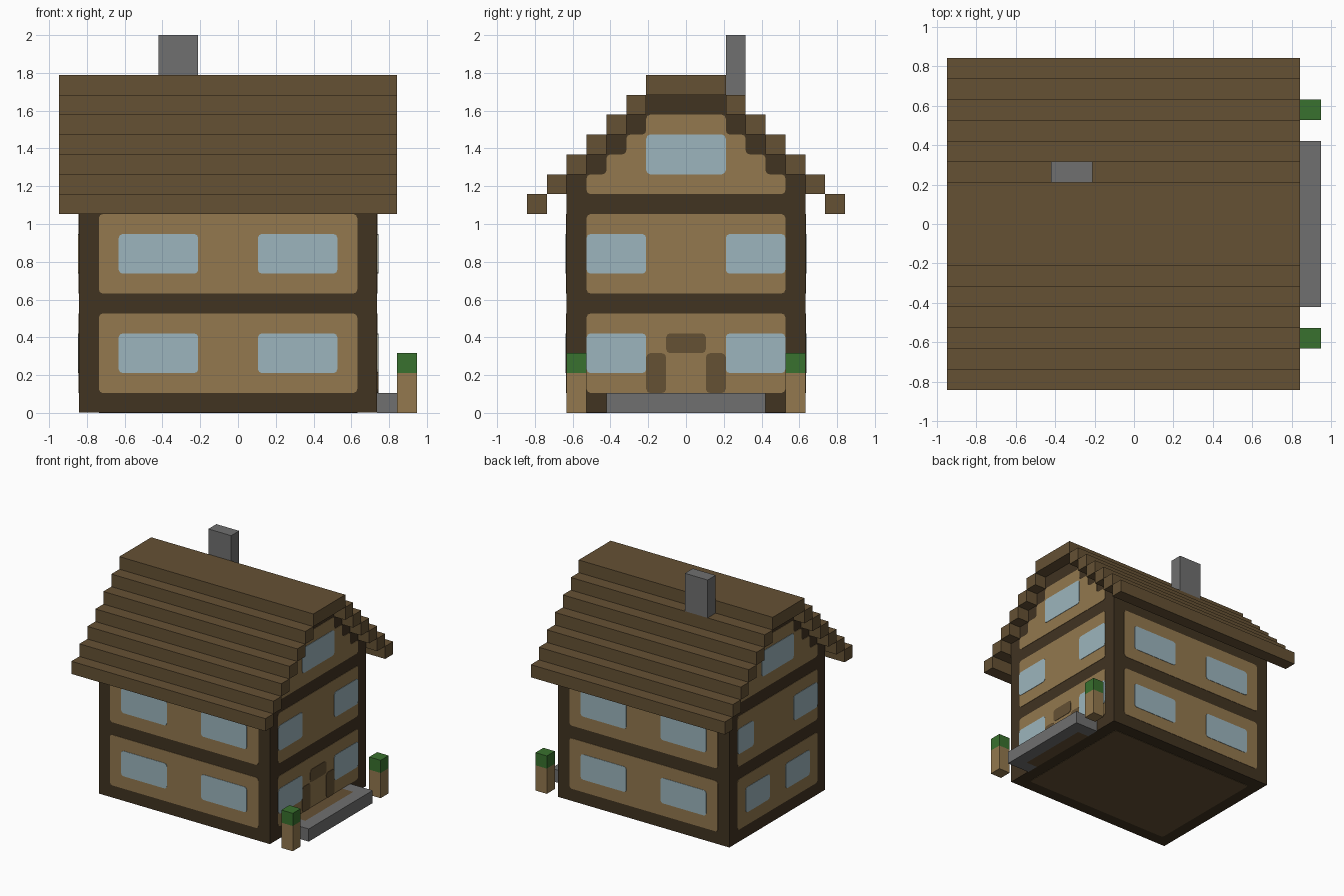
import bpy
import bmesh
from mathutils import Vector

if "Cube" in bpy.data.objects:
    bpy.data.objects.remove(bpy.data.objects["Cube"], do_unlink=True)

U = 2 / 19          # one building block
THIN = 0.003        # thickness of painted plates


def srgb(*rgb):
    return tuple(((c / 255 + 0.055) / 1.055) ** 2.4 for c in rgb) + (1.0,)


def material(name, color):
    m = bpy.data.materials.new(name)
    m.use_nodes = True
    m.diffuse_color = color
    bsdf = m.node_tree.nodes["Principled BSDF"]
    bsdf.inputs["Base Color"].default_value = color
    bsdf.inputs["Roughness"].default_value = 0.9
    return m


PLASTER = material("tan_plaster", srgb(147, 120, 78))
BEAM = material("dark_timber", srgb(65, 51, 33))
WOOD = material("brown_wood", srgb(101, 81, 52))
GLASS = material("pale_glass", srgb(156, 181, 189))
STONE = material("grey_stone", srgb(112, 112, 112))
LEAF = material("green_leaf", srgb(57, 113, 46))


def prism(name, mat, points, offset):
    """Extrude a flat outline by an offset."""
    bm = bmesh.new()
    face = bm.faces.new([bm.verts.new(p) for p in points])
    result = bmesh.ops.extrude_face_region(bm, geom=[face], use_keep_orig=True)
    moved = [g for g in result["geom"] if isinstance(g, bmesh.types.BMVert)]
    bmesh.ops.translate(bm, verts=moved, vec=offset)
    bmesh.ops.recalc_face_normals(bm, faces=bm.faces)
    mesh = bpy.data.meshes.new(name)
    bm.to_mesh(mesh)
    bm.free()
    mesh.materials.append(mat)
    obj = bpy.data.objects.new(name, mesh)
    bpy.context.collection.objects.link(obj)
    return obj


def rect(a0, a1, b0, b1):
    return [(a0, b0), (a1, b0), (a1, b1), (a0, b1)]


def box(name, mat, x, y, z):
    base = [Vector((a, b, z[0])) * U for a, b in rect(*x, *y)]
    return prism(name, mat, base, Vector((0, 0, z[1] - z[0])) * U)


def rounded(outline, r=0.2):
    """Round every corner of an outline a little."""
    pts = [Vector(p) for p in outline]
    out = []
    for i, p in enumerate(pts):
        a = (pts[i - 1] - p).normalized() * r
        b = (pts[(i + 1) % len(pts)] - p).normalized() * r
        out += [p + a, p + (a + b) * 0.3, p + b]
    return out


def plate(name, mat, outline, axis, side, at, layer=1):
    """Thin painted plate on the wall facing along axis and side."""
    points = []
    for a, b in rounded(outline):
        co = [a * U, b * U]
        co.insert(axis, at * U)
        points.append(Vector(co))
    offset = Vector((0, 0, 0))
    offset[axis] = side * THIN * layer
    return prism(name, mat, points, offset)


def stepped(half, bottom, top):
    """Gable outline that narrows one block per step."""
    right = [(half, bottom)]
    for i in range(top - bottom):
        w = half - i
        right.append((w, bottom + i + 1))
        if i < top - bottom - 1:
            right.append((w - 1, bottom + i + 1))
    return right + [(-a, b) for a, b in reversed(right)]


# Timber body with stepped gables
body_outline = stepped(6, 11, 16)
body_outline[0] = (6, THIN / U)
body_outline[-1] = (-6, THIN / U)
prism("timber_body", BEAM, [Vector((-8, a, b)) * U for a, b in body_outline],
      Vector((15 * U, 0, 0)))
plate("floor_underside", WOOD, rect(-7, 6, -5, 5), 2, -1, THIN / U)

# Front and back walls
for wall, side in (("front", -1), ("back", 1)):
    for storey, z in (("lower", 1), ("upper", 6)):
        plate(f"{wall}_{storey}_panel", PLASTER, rect(-7, 6, z, z + 4), 1, side, side * 6)
        for x in (-6, 1):
            plate(f"{wall}_{storey}_window", GLASS, rect(x, x + 4, z + 1, z + 3),
                  1, side, side * 6, 2)

# Gable end walls; the entrance end is the left one
END_WINDOWS = {
    ("left", "lower"): ((-5, -2), (2, 5)),
    ("left", "upper"): ((-5, -2), (2, 5)),
    ("right", "lower"): ((-4, -1), (1, 4)),
    ("right", "upper"): ((-5, -2), (3, 5)),
}
for wall, side, x in (("left", 1, 7), ("right", -1, -8)):
    for storey, z in (("lower", 1), ("upper", 6)):
        plate(f"{wall}_{storey}_panel", PLASTER, rect(-5, 5, z, z + 4), 0, side, x)
        for y0, y1 in END_WINDOWS[wall, storey]:
            plate(f"{wall}_{storey}_window", GLASS, rect(y0, y1, z + 1, z + 3),
                  0, side, x, 2)
    plate(f"{wall}_gable_panel", PLASTER, stepped(5, 11, 15), 0, side, x)
    plate(f"{wall}_gable_window", GLASS, rect(-2, 2, 12, 14), 0, side, x, 2)

# Door frame
plate("door_lintel", WOOD, rect(-1, 1, 3, 4), 0, 1, 7, 2)
for y in (-2, 1):
    plate("door_jamb", WOOD, rect(y, y + 1, 1, 3), 0, 1, 7, 2)

# Stepped roof
for i in range(6):
    for y in (7 - i, i - 8):
        box("roof_step", WOOD, (-9, 8), (y, y + 1), (10 + i, 11 + i))
box("roof_ridge", WOOD, (-9, 8), (-2, 2), (16, 17))

# Chimney
box("chimney", STONE, (-4, -2), (2, 3), (16, 19))

# Porch: stone rim around a wooden floor
rim = [(7, -4), (9, -4), (9, 4), (7, 4), (7, 3), (8, 3), (8, -3), (7, -3)]
prism("porch_rim", STONE, [Vector((a, b, 0)) * U for a, b in rim], Vector((0, 0, U)))
box("porch_floor", WOOD, (7, 8), (-3, 3), (0, 1))

# Planted posts beside the porch
for y in (-6, 5):
    box("planter_post", PLASTER, (8, 9), (y, y + 1), (0, 2))
    box("planter_bush", LEAF, (8, 9), (y, y + 1), (2, 3))
